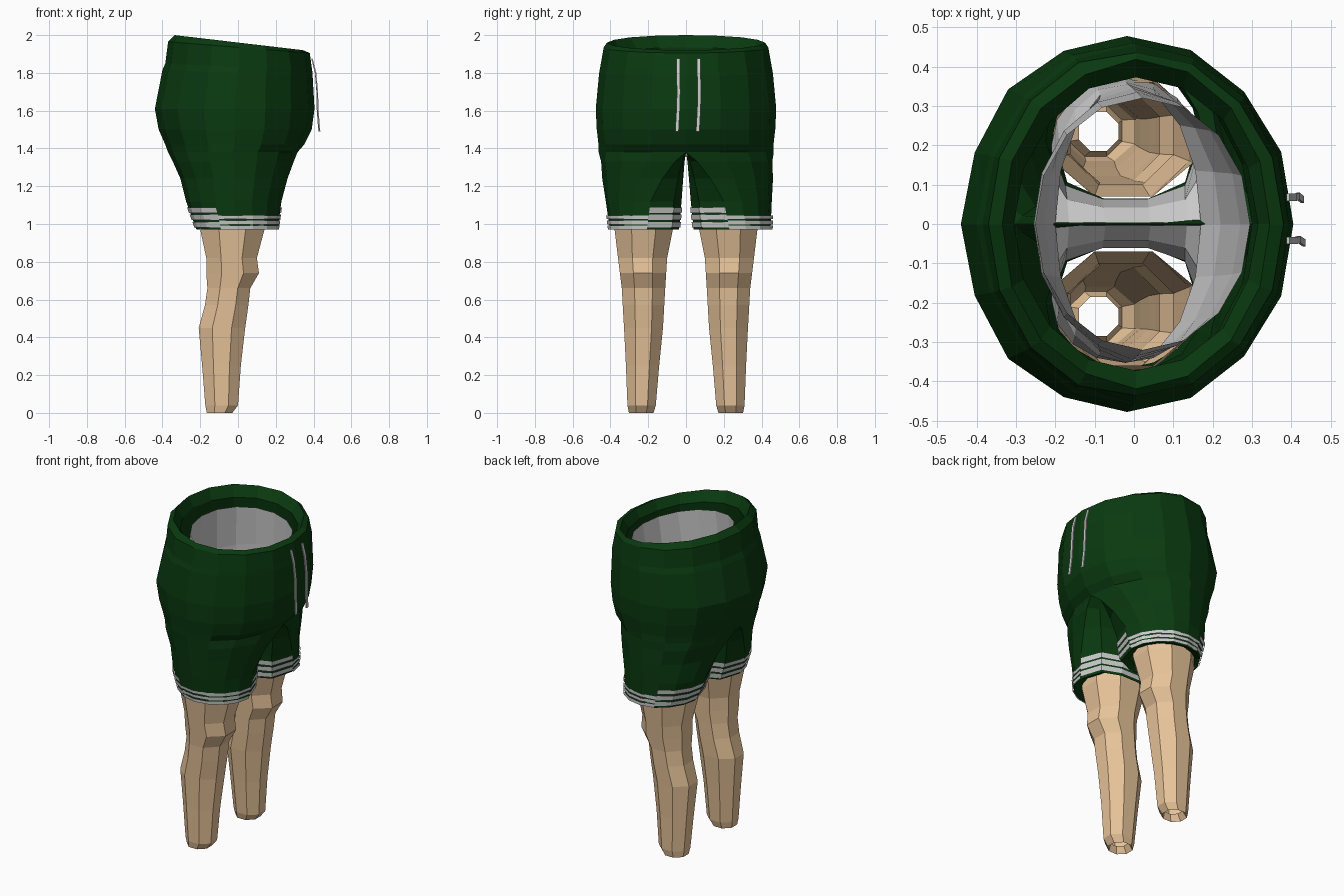
import bpy, bmesh, math, random

if "Cube" in bpy.data.objects:
    bpy.data.objects.remove(bpy.data.objects["Cube"])

N, K = 8, 5   # segments of the outer half arc and of the inner thigh arc


def material(name, rgb):
    m = bpy.data.materials.new(name)
    m.diffuse_color = (*rgb, 1)
    m.use_nodes = True
    m.node_tree.nodes["Principled BSDF"].inputs["Base Color"].default_value = m.diffuse_color
    return m


def finish(name, bm, mat=None, recalc=True):
    bmesh.ops.remove_doubles(bm, verts=bm.verts, dist=1e-4)
    if recalc:
        bmesh.ops.recalc_face_normals(bm, faces=bm.faces)
    me = bpy.data.meshes.new(name)
    bm.to_mesh(me)
    bm.free()
    ob = bpy.data.objects.new(name, me)
    bpy.context.collection.objects.link(ob)
    if mat:
        me.materials.append(mat)
    return ob


def side_scale(side, z):
    # the -y leg of the shorts is a little narrower at the hem
    return 1 if side > 0 else -(1 - 0.1 * min(1, max(0, (1.4 - z) / 0.43)))


def ring(level, grow=0.0):
    # closed section: outer arc front to back, then inner thigh back to front
    z, x0, x1, yo, ys, yi, tilt = level
    cx, rx = (x0 + x1) / 2, (x1 - x0) / 2 + grow
    pts = []
    for i in range(N + K):
        t = math.pi * i / N if i <= N else math.pi * (1 + (i - N) / K)
        s = math.sin(t) if 0 < i != N else 0
        r = (yo - ys if i <= N else ys - yi) + grow
        if i > N:
            s = -abs(s) ** 0.6      # flatter inner thigh
        pts.append((cx + rx * math.cos(t), ys + r * s, z + tilt * math.cos(t)))
    return pts


def trousers(name, levels, crotch, mat=None, jitter=0.0):
    bm = bmesh.new()
    for side in (1, -1):
        rnd = random.Random(4)
        rows = []
        for l in levels:
            row = []
            for i, (x, y, z) in enumerate(ring(l)):
                j = rnd.uniform(-jitter, jitter) if 0 < i < N else 0
                row.append(bm.verts.new((x * (1 + j), y * side_scale(side, z) * (1 + j), z)))
            rows.append(row)
        for r, (a, b) in enumerate(zip(rows, rows[1:])):
            for i in range(N + K if r >= crotch else N):
                j = (i + 1) % (N + K)
                f = (a[i], b[i], b[j], a[j])
                bm.faces.new(f if side > 0 else f[::-1])
    bmesh.ops.delete(bm, geom=[v for v in bm.verts if not v.link_faces], context='VERTS')
    return finish(name, bm, mat)


green = material("green_cloth", (0.003, 0.042, 0.005))
skin = material("skin", (0.8, 0.55, 0.32))

# Shorts: lining, waistband fold, hips, crotch, two legs, hem fold
# each level: z, back x, front x, outer y, seam y, inner y, tilt
shorts_levels = [
    (1.42, -.31, .30, .40, 0, 0, 0),
    (1.75, -.33, .33, .40, 0, 0, -.02),
    (1.90, -.305, .315, .37, 0, 0, -.035),
    (1.96, -.335, .345, .415, 0, 0, -.04),
    (1.935, -.37, .38, .44, 0, 0, -.03),
    (1.83, -.385, .393, .45, 0, 0, -.02),
    (1.80, -.40, .395, .462, 0, 0, -.015),
    (1.61, -.44, .405, .478, 0, 0, 0),
    (1.50, -.42, .39, .475, 0, 0, 0),
    (1.42, -.385, .35, .468, 0, 0, 0),
    (1.38, -.37, .315, .465, 0, 0, 0),
    (1.33, -.345, .295, .462, .06, .006, 0),
    (1.24, -.305, .262, .457, .13, .012, 0),
    (1.12, -.275, .23, .456, .20, .02, 0),
    (0.97, -.22, .21, .452, .23, .035, 0),
    (0.99, -.205, .165, .405, .23, .06, 0),
    (1.14, -.225, .18, .405, .21, .045, 0)]
trousers("shorts", shorts_levels, 10, green, 0.012)

# Underwear inside the shorts
trousers("underwear", [
    (1.87, -.25, .295, .32, 0, 0, -.03),
    (1.65, -.255, .27, .335, 0, 0, 0),
    (1.45, -.225, .22, .345, 0, 0, 0),
    (1.36, -.20, .17, .355, 0, 0, 0),
    (1.31, -.205, .165, .36, .12, .04, 0),
    (1.20, -.21, .165, .37, .20, .06, 0)], 3)

# Striped hem trim: higher round the back and inside, lower in front
lo, hi = shorts_levels[-3], shorts_levels[-4]


def hem(z, i):
    f = (z - lo[0]) / (hi[0] - lo[0])
    return ring([a + (b - a) * f for a, b in zip(lo, hi)], 0.007)[i % (N + K)]


for side, label in ((1, "left"), (-1, "right")):
    bm = bmesh.new()
    for i in range(N + K):
        base, height = (0.972, 0.08) if i < 5 else (0.982, 0.115)
        for s in range(3):
            z0 = base + height * s / 3
            z1 = z0 + height * 0.25
            q = [hem(z0, i), hem(z0, i + 1), hem(z1, i + 1), hem(z1, i)]
            f = [bm.verts.new((x, y * side_scale(side, z), z)) for x, y, z in q]
            bm.faces.new(f[::-1] if side < 0 else f)
    finish("hem_stripes_" + label, bm, recalc=False)

# Bare legs: eight-sided open tubes (z, back x, front x, inner y, outer y)
leg_levels = [
    (1.27, -.20, .15, .07, .36), (0.97, -.20, .14, .07, .378),
    (0.82, -.168, .10, .10, .36), (0.74, -.168, .111, .105, .35),
    (0.66, -.162, .065, .11, .34),
    (0.57, -.175, .055, .115, .335), (0.45, -.208, .038, .122, .328),
    (0.25, -.19, .015, .142, .318), (0.04, -.173, 0, .16, .31),
    (0.00, -.165, -.03, .172, .302), (0.04, -.14, -.04, .185, .285)]
for side, label in ((1, "left"), (-1, "right")):
    bm = bmesh.new()
    rows = []
    for z, x0, x1, y0, y1 in leg_levels:
        row = []
        for i in range(8):
            t = math.pi * (i + 0.5) / 4
            c, s = (g(t) / math.cos(math.pi / 8) for g in (math.cos, math.sin))
            row.append(bm.verts.new(((x0 + x1) / 2 + c * (x1 - x0) / 2,
                                     side * ((y0 + y1) / 2 + s * (y1 - y0) / 2), z)))
        rows.append(row)
    for a, b in zip(rows, rows[1:]):
        for i in range(8):
            bm.faces.new((a[i], b[i], b[(i + 1) % 8], a[(i + 1) % 8]))
    finish("leg_" + label, bm, skin)

# Two hanging drawstrings on the +x side
for y, dx, label in ((-.042, .01, "right"), (.068, 0, "left")):
    bm = bmesh.new()
    rows = []
    for x, z, sway in ((.388, 1.875, 0), (.407, 1.80, 0), (.415, 1.70, .003),
                       (.417, 1.60, 0), (.425, 1.49, -.006)):
        rows.append([bm.verts.new((x + a + dx * (1.88 - z), y + sway + b, z))
                     for a, b in ((0, -.009), (.007, -.009), (.007, .009), (0, .009))])
    for a, b in zip(rows, rows[1:]):
        for i in range(4):
            bm.faces.new((a[i], b[i], b[(i + 1) % 4], a[(i + 1) % 4]))
    bm.faces.new(rows[0])
    bm.faces.new(rows[-1][::-1])
    finish("drawstring_" + label, bm)
